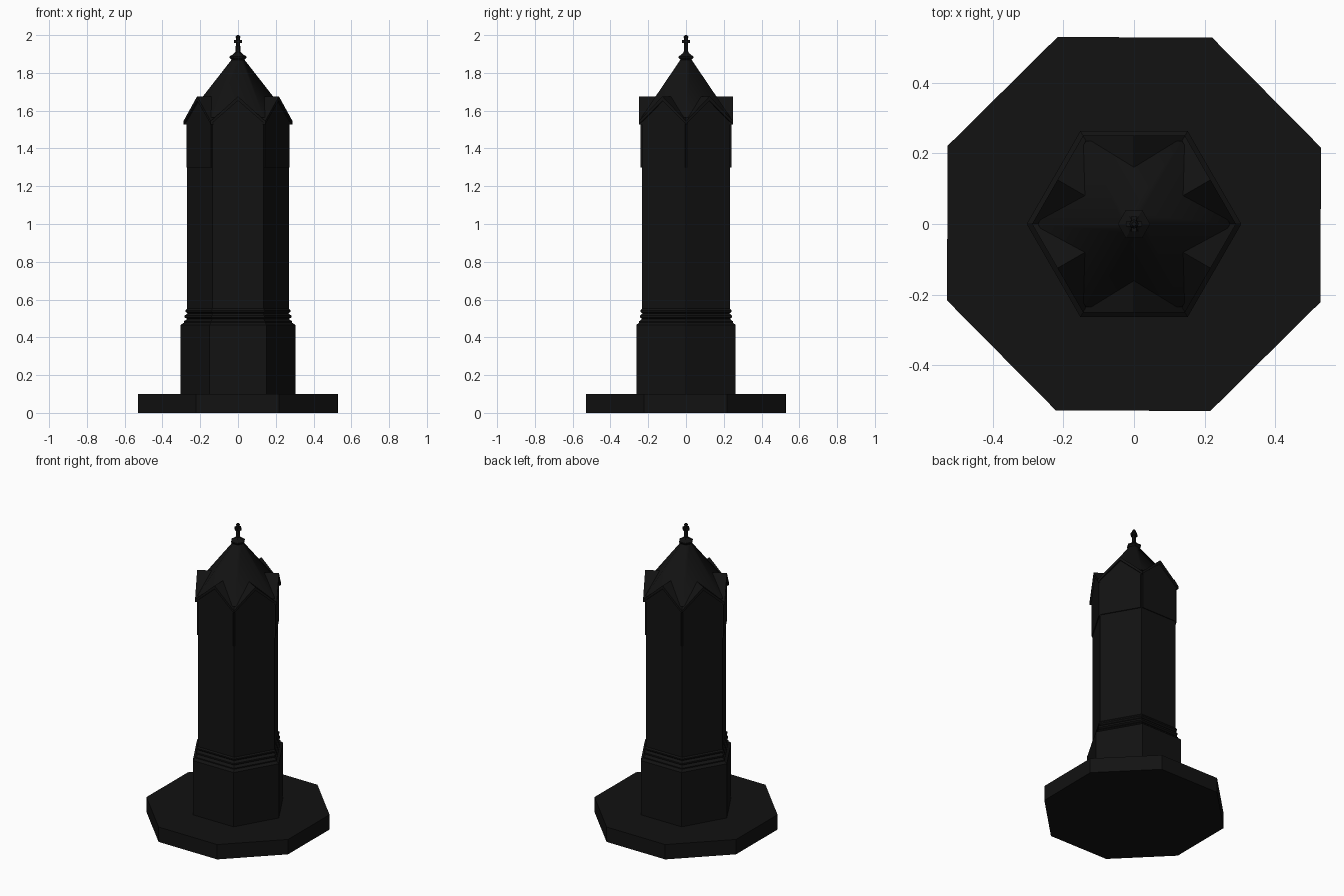
import bpy, bmesh
from math import sin, cos, pi, radians
from mathutils import Matrix

if "Cube" in bpy.data.objects:
    bpy.data.objects.remove(bpy.data.objects["Cube"])

# Near-black stone
stone = bpy.data.materials.new("dark_stone")
stone.diffuse_color = (0.006, 0.006, 0.006, 1)
stone.use_nodes = True
stone.node_tree.nodes["Principled BSDF"].inputs["Base Color"].default_value = stone.diffuse_color


def finish(name, bm):
    bmesh.ops.recalc_face_normals(bm, faces=bm.faces)
    me = bpy.data.meshes.new(name)
    bm.to_mesh(me)
    bm.free()
    me.materials.append(stone)
    ob = bpy.data.objects.new(name, me)
    bpy.context.collection.objects.link(ob)
    return ob


def lathe(name, profile, sides, turn=0.0):
    """Stack of regular polygons through (radius, z) points, capped."""
    bm = bmesh.new()
    rings = [[bm.verts.new((r * cos(turn + 2 * pi * i / sides),
                            r * sin(turn + 2 * pi * i / sides), z))
              for i in range(sides)] for r, z in profile]
    for a, b in zip(rings, rings[1:]):
        for i in range(sides):
            j = (i + 1) % sides
            bm.faces.new((a[i], a[j], b[j], b[i]))
    bm.faces.new(rings[0])
    bm.faces.new(rings[-1])
    return finish(name, bm)


def face_prism(name, outline, outer, inner, index):
    """Prism of a (sideways, z) outline set against one hexagon side."""
    bm = bmesh.new()
    front = [bm.verts.new((t, -outer, z)) for t, z in outline]
    back = [bm.verts.new((t, -inner, z)) for t, z in outline]
    n = len(outline)
    bm.faces.new(front)
    bm.faces.new(back)
    for i in range(n):
        j = (i + 1) % n
        bm.faces.new((front[i], front[j], back[j], back[i]))
    bmesh.ops.transform(bm, matrix=Matrix.Rotation(index * pi / 3, 4, 'Z'), verts=bm.verts)
    return finish(name, bm)


def box(name, size, loc):
    bm = bmesh.new()
    bmesh.ops.create_cube(bm, size=1)
    bmesh.ops.scale(bm, vec=size, verts=bm.verts)
    bmesh.ops.translate(bm, vec=loc, verts=bm.verts)
    return finish(name, bm)


# Octagonal step, very slightly turned
lathe("base_step", [(0.572, 0), (0.572, 0.1)], 8, radians(22.2))

# Hexagonal plinth, moulded collar and shaft
lathe("plinth", [(0.304, 0.1), (0.304, 0.465), (0.286, 0.478)], 6)
lathe("collar", [(0.286, 0.474), (0.286, 0.485), (0.268, 0.498), (0.282, 0.505),
                 (0.282, 0.515), (0.266, 0.527), (0.278, 0.535), (0.278, 0.543),
                 (0.266, 0.556)], 6)
lathe("shaft", [(0.27, 0.55), (0.27, 1.55)], 6)

# Gabled panel and coping on each side
panel = [(-0.131, 1.3), (0.131, 1.3), (0.131, 1.545), (0, 1.66), (-0.131, 1.545)]
coping = [(-0.144, 1.528), (0, 1.653), (0.144, 1.528), (0.144, 1.545),
          (0, 1.676), (-0.144, 1.545)]
for k in range(6):
    face_prism(f"gable_panel_{k + 1}", panel, 0.24, 0.16, k)
    face_prism(f"gable_coping_{k + 1}", coping, 0.25, 0.12, k)

# Hexagonal roof, tucked behind the gables and softly shaded
roof = lathe("roof", [(0.272, 1.565), (0.03, 1.875)], 6)
for p in roof.data.polygons:
    p.use_smooth = len(p.vertices) == 4
for e in roof.data.edges:
    a, b = (roof.data.vertices[v].co.z for v in e.vertices)
    e.use_edge_sharp = abs(a - b) < 0.001

# Finial: collar, stem, cross arms and tip
lathe("finial_collar", [(0.03, 1.865), (0.046, 1.88), (0.046, 1.886), (0.024, 1.9),
                        (0.014, 1.91), (0.011, 1.955)], 6)
lathe("finial_stem", [(0.011, 1.94), (0.01, 1.985), (0.013, 1.99), (0.006, 2.0)], 8)
box("finial_arms_x", (0.044, 0.014, 0.016), (0, 0, 1.965))
box("finial_arms_y", (0.014, 0.044, 0.016), (0, 0, 1.965))
